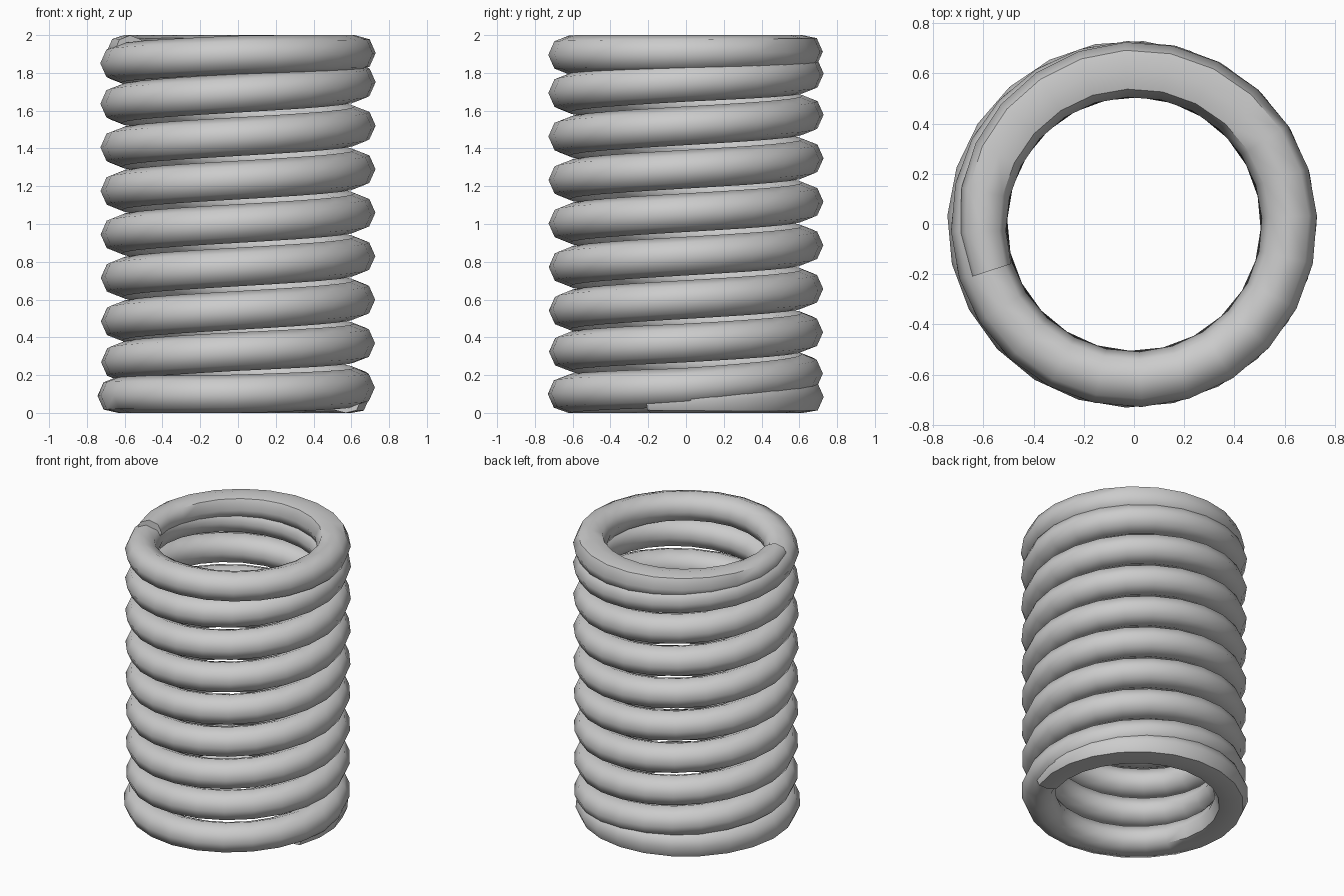
import bpy, bmesh
from math import cos, sin, tau

if "Cube" in bpy.data.objects:
    bpy.data.objects.remove(bpy.data.objects["Cube"])

SIDES = 8            # wire cross-section sides
STEPS = 24           # segments per turn
START, END = -0.05, 9.55   # turns, counter-clockwise from +x

# Wire centre height and coil radius by turn: closed ends, even pitch between
HEIGHT = [(-0.05, 0.07), (0.25, 0.085), (0.5, 0.09), (0.75, 0.10), (1.0, 0.135),
          (1.25, 0.21), (1.5, 0.27), (1.75, 0.325), (2.0, 0.37), (8.0, 1.75),
          (8.25, 1.795), (8.5, 1.85), (8.75, 1.895), (9.0, 1.905), (9.55, 1.92)]
RADIUS = [(-0.05, 0.60), (0.25, 0.622), (0.5, 0.635), (0.75, 0.622), (1.0, 0.615),
          (9.0, 0.62), (9.3, 0.615), (9.55, 0.60)]
WIDTH = [(-0.05, 0.085), (0.1, 0.105), (0.3, 0.11), (9.25, 0.11), (9.45, 0.10), (9.55, 0.085)]


def lookup(table, t):
    for (a, va), (b, vb) in zip(table, table[1:]):
        if t <= b:
            return va + (vb - va) * (t - a) / (b - a)
    return table[-1][1]


# Sweep the wire section along the coil, ground flat at both ends
bm = bmesh.new()
count = round((END - START) * STEPS)
rings = []
for i in range(count + 1):
    t = START + (END - START) * i / count
    z0, r0, w = lookup(HEIGHT, t), lookup(RADIUS, t), lookup(WIDTH, t)
    ring = []
    for k in range(SIDES):
        a = tau * k / SIDES
        r = r0 + w * cos(a)
        z = min(2.0, max(0.0, z0 + 0.93 * w * sin(a)))
        ring.append(bm.verts.new((r * cos(tau * t), r * sin(tau * t), z)))
    rings.append(ring)
for a, b in zip(rings, rings[1:]):
    for k in range(SIDES):
        n = (k + 1) % SIDES
        bm.faces.new((a[k], a[n], b[n], b[k]))
bm.faces.new(rings[0])
bm.faces.new(rings[-1])
bmesh.ops.recalc_face_normals(bm, faces=bm.faces)

mesh = bpy.data.meshes.new("coil_spring")
bm.to_mesh(mesh)
bm.free()
spring = bpy.data.objects.new("coil_spring", mesh)
bpy.context.collection.objects.link(spring)

# Smooth wire with crisp cut ends
bpy.context.view_layer.objects.active = spring
spring.select_set(True)
bpy.ops.object.shade_smooth_by_angle(angle=0.9)
